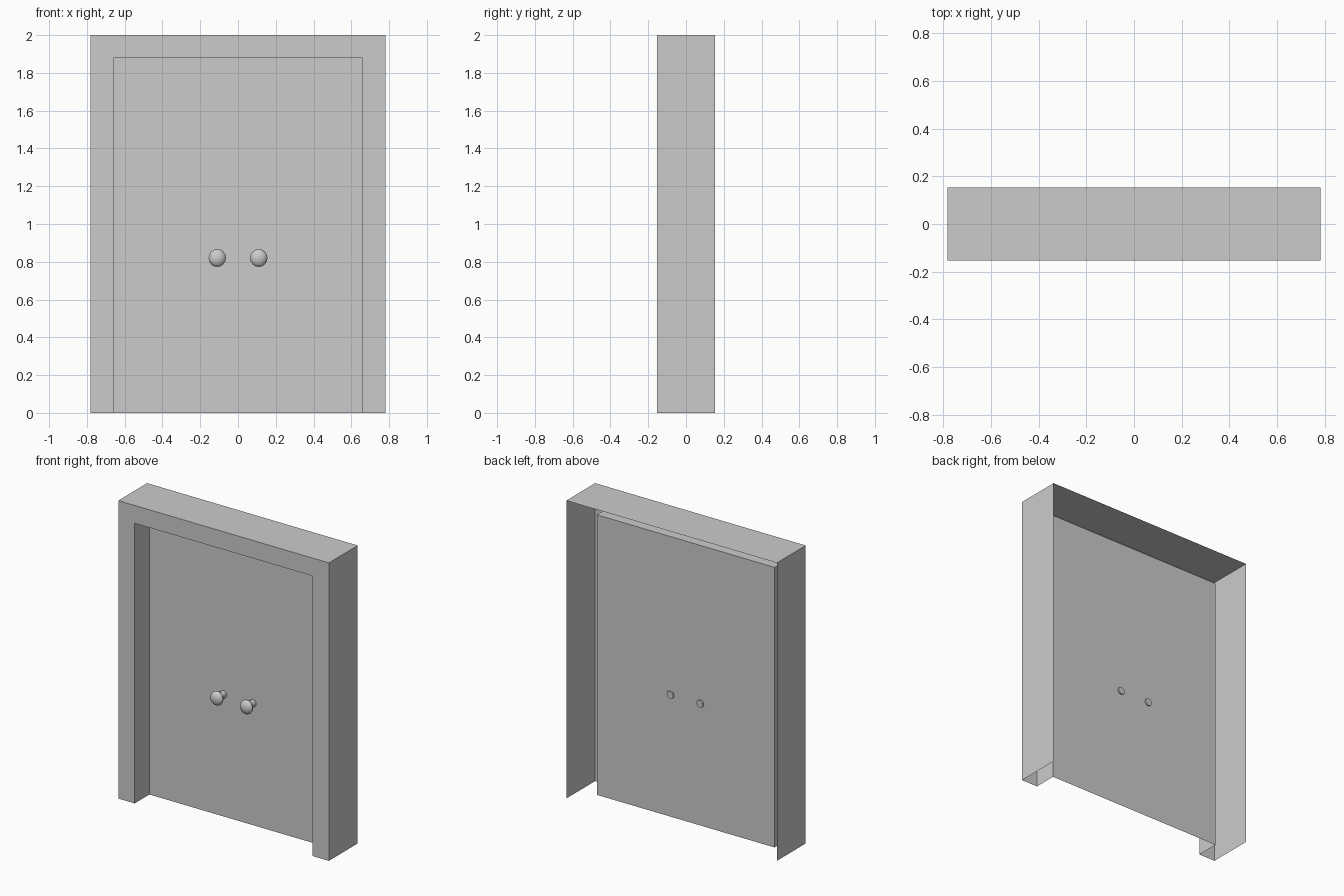
import bpy, bmesh
from math import radians
from mathutils import Matrix

if "Cube" in bpy.data.objects:
    bpy.data.objects.remove(bpy.data.objects["Cube"])

W, D, H = 0.782, 0.153, 2.0      # outer half width, half depth, height
OW, OH = 0.66, 1.88              # opening half width, height
DOOR_Y = 0.003                   # plane of the door leaves


def make_object(name, bm):
    mesh = bpy.data.meshes.new(name)
    bm.to_mesh(mesh)
    bm.free()
    ob = bpy.data.objects.new(name, mesh)
    bpy.context.collection.objects.link(ob)
    return ob


# Door frame: one strip swept over the arch (open at the back and underneath)
def arch(bm, w, h, y):
    return [bm.verts.new((x, y, z)) for x, z in ((-w, 0), (-w, h), (w, h), (w, 0))]


bm = bmesh.new()
loops = [arch(bm, W, H, D), arch(bm, W, H, -D), arch(bm, OW, OH, -D), arch(bm, OW, OH, DOOR_Y)]
for a, b in zip(loops, loops[1:]):
    for i in range(3):
        bm.faces.new((a[i], a[i + 1], b[i + 1], b[i]))
make_object("door_frame", bm)

# Door panels: two flush leaves
bm = bmesh.new()
bm.faces.new(arch(bm, OW, OH, DOOR_Y))
make_object("double_door_panel", bm)

# Knobs: flattened ball on a short stem that passes through the door
for side, x in (("left", -0.11), ("right", 0.11)):
    bm = bmesh.new()
    bmesh.ops.create_uvsphere(bm, u_segments=12, v_segments=8, radius=1,
                              matrix=Matrix.Translation((x, -0.067, 0.82))
                              @ Matrix.Diagonal((0.046, 0.027, 0.047, 1)))
    knob = make_object(side + "_knob", bm)

    bm = bmesh.new()
    bmesh.ops.create_cone(bm, cap_ends=True, segments=8, radius1=0.025, radius2=0.025, depth=0.08,
                          matrix=Matrix.Translation((x, -0.027, 0.82))
                          @ Matrix.Rotation(radians(90), 4, 'X'))
    stem = make_object(side + "_knob_stem", bm)

    for ob in (knob, stem):
        bpy.ops.object.select_all(action='DESELECT')
        ob.select_set(True)
        bpy.context.view_layer.objects.active = ob
        bpy.ops.object.shade_smooth_by_angle(angle=radians(46 if ob is stem else 35))
